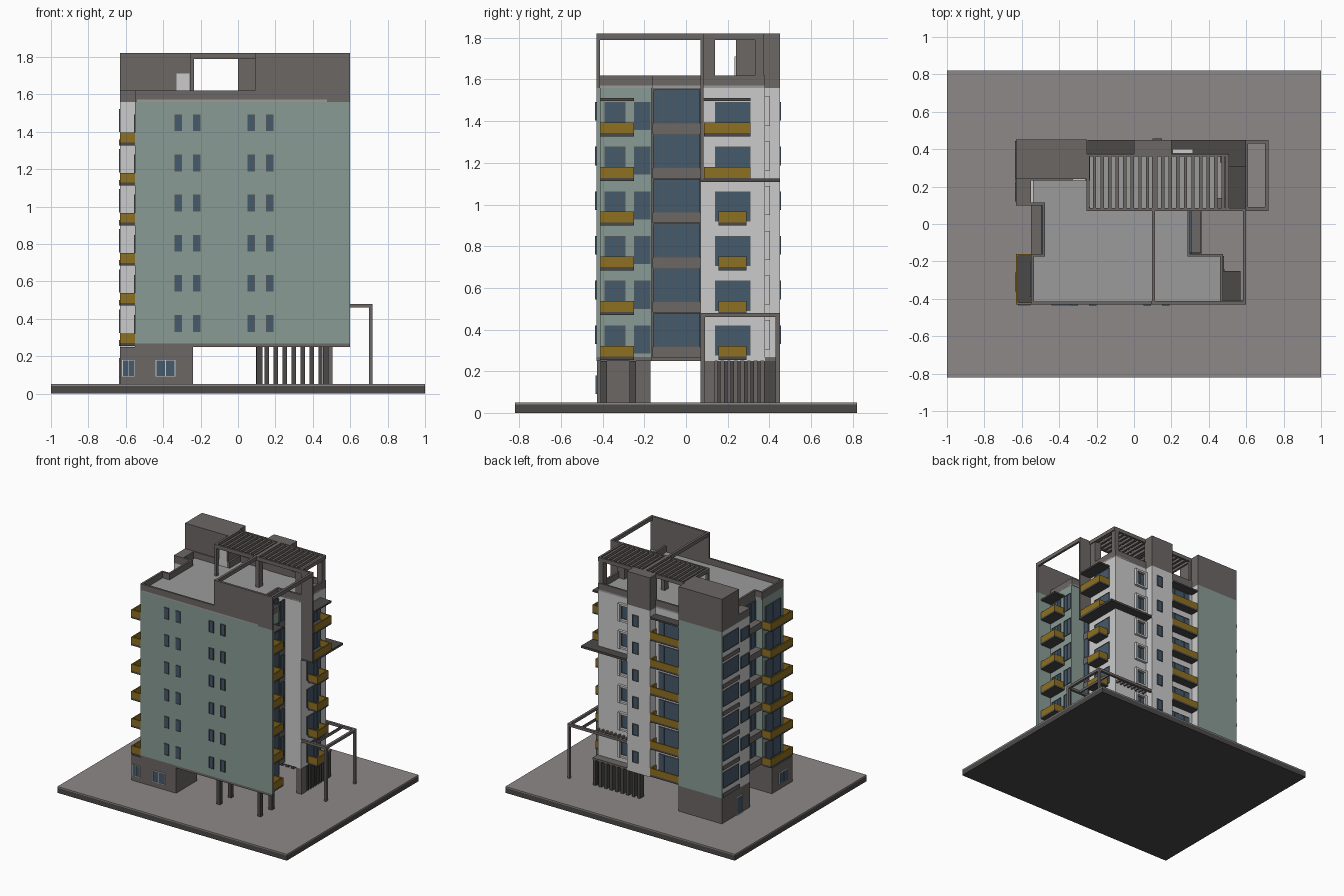
import bpy, bmesh
from mathutils import Matrix, Vector

if "Cube" in bpy.data.objects:
    bpy.data.objects.remove(bpy.data.objects["Cube"])

COLORS = {
    "teal": (.25, .33, .30), "white": (.75, .75, .74), "dark": (.15, .135, .13),
    "black": (.07, .067, .065), "yellow": (.27, .16, .015), "glass": (.06, .1, .15),
    "paving": (.27, .25, .245), "roof": (.33, .33, .33), "frame": (.09, .10, .11),
}
mats = {}
for key, c in COLORS.items():
    mats[key] = bpy.data.materials.new(key)
    mats[key].diffuse_color = (*c, 1)
parts = {}


def box(name, mat, x0, x1, y0, y1, z0, z1):
    """Add an axis-aligned box to the named part."""
    bm = parts.setdefault((name, mat), bmesh.new())
    size = Vector((abs(x1 - x0), abs(y1 - y0), abs(z1 - z0)))
    mid = Vector((x0 + x1, y0 + y1, z0 + z1)) / 2
    bmesh.ops.create_cube(bm, size=1, matrix=Matrix.Translation(mid) @ Matrix.Diagonal((*size, 1)))


def wall(name, mat, path, t, z0, z1):
    """Thin wall following a right-angled path."""
    h = t / 2
    for (ax, ay), (bx, by) in zip(path, path[1:]):
        box(name, mat, min(ax, bx) - h, max(ax, bx) + h, min(ay, by) - h, max(ay, by) + h, z0, z1)


def window(axis, pos, s, a0, a1, z0, z1, panes=1, bar="frame"):
    """Glazing on a wall facing s along axis, with frame bars."""
    def put(name, mat, a, b, c, d, out):
        if axis == "x":
            box(name, mat, pos, pos + s * out, a, b, c, d)
        else:
            box(name, mat, a, b, pos, pos + s * out, c, d)
    put("window_glass", "glass", a0, a1, z0, z1, .004)
    w = .004
    for i in range(panes + 1):
        a = a0 + (a1 - a0 - w) * i / panes
        put("window_frames", bar, a, a + w, z0, z1, .007)
    for z in (z0, z1 - w):
        put("window_frames", bar, a0, a1, z, z + w, .007)


def balcony(x0, x1, y0, y1, z, side):
    """Slab with a yellow parapet open toward the building."""
    box("balcony_slabs", "black", x0, x1, y0, y1, z, z + .015)
    e = .005
    a, b, c, d = x0 + e, x1 - e, y0 + e, y1 - e
    path = {"+x": [(a, c), (b, c), (b, d), (a, d)],
            "-x": [(b, c), (a, c), (a, d), (b, d)],
            "+y": [(a, c), (a, d), (b, d), (b, c)]}[side]
    wall("balcony_rails", "yellow", path, 2 * e, z + .015, z + .067)


G, B, T, P, H = .05, .25, 1.56, 1.62, 1.82   # ground, soffit, band, parapet, top

# site slab
box("site_slab", "black", -1, 1, -.82, .82, 0, .04)
box("paving", "paving", -1, 1, -.82, .82, .04, G)

# main volumes
box("front_block", "teal", -.55, .475, -.43, -.165, B + .018, T)
box("front_fin", "teal", .47, .60, -.43, -.41, B + .018, T)
box("front_soffit", "dark", -.55, .475, -.43, -.165, B, B + .018)
box("front_soffit", "dark", .47, .60, -.43, -.41, B, B + .018)
box("middle_block", "dark", -.49, .30, -.17, .11, B, T)
box("back_block", "white", -.26, .50, .07, .38, B, T)
box("left_wing", "white", -.63, -.25, .10, .448, B, T)
box("wing_back_panel", "teal", -.63, -.25, .445, .452, B, T)
box("back_bay", "white", 0, .20, .37, .45, B, T)

# roof, parapets and roof towers
for r in ((-.54, .475, -.43, -.16), (-.49, .30, -.17, .11), (-.54, .50, .10, .24), (-.26, .50, .07, .38)):
    box("roof_deck", "roof", *r, T, T + .012)
h = .0075
outline = [(-.55 + h, -.43 + h), (.475 - h, -.43 + h), (.475 - h, -.16 - h), (.30 - h, -.16 - h),
           (.30 - h, .07 + h), (.50 - h, .07 + h), (.50 - h, .38 - h), (-.25 + h, .38 - h),
           (-.25 + h, .24), (-.63 + h, .24), (-.63 + h, .10 + h), (-.49 + h, .10 + h),
           (-.49 + h, -.16 - h), (-.55 + h, -.16 - h), (-.55 + h, -.43 + h)]
wall("parapet", "dark", outline, .015, T, P)
box("parapet", "dark", -.63, -.55, .10, .24, T, P)
box("roof_tower", "dark", -.63, -.25, .24, .452, T, H)
box("roof_tower_door", "white", -.33, -.26, .232, .24, T + .012, 1.71)
box("bay_tower", "dark", 0, .20, .36, .45, T, H)

# tall front screen with its open beams
box("roof_screen", "dark", .09, .60, -.43, -.412, T, H)
for x in (.095, .582):
    box("roof_beams", "dark", x, x + .018, -.43, .07, 1.79, H)
box("roof_beams", "dark", -.255, .60, .07, .085, 1.79, H)
box("corner_fin", "dark", .50, .60, .07, .085, 1.12, H)

# pergola
for x0, x1 in ((-.255, -.238), (.095, .125), (.49, .507)):
    box("pergola_frame", "dark", x0, x1, .07, .375, 1.79, H)
box("pergola_frame", "dark", -.255, .507, .36, .375, 1.79, H)
for i in range(18):
    x = -.22 + i * .0405
    box("pergola_slats", "dark", x, x + .018, .08, .365, 1.795, 1.815)
for x0, x1, y0, y1 in ((-.255, -.235, .07, .09), (.095, .125, .085, .13), (.44, .50, .085, .14),
                       (.46, .50, .33, .375), (-.255, -.235, .355, .375)):
    box("pergola_posts", "dark", x0, x1, y0, y1, T, 1.80)

# repeated storeys
for k in range(6):
    z = .255 + k * .2145
    # front slit windows
    for x in (-.34, -.24, .05, .15):
        window("y", -.43, -1, x, x + .04, z + .075, z + .165)
    # recessed glazing and floor bands on both sides
    window("x", .30, 1, -.16, .07, z + .05, z + .2145, 5)
    box("floor_bands", "dark", .30, .36, -.16, .07, z + .012, z + .062)
    window("x", -.49, -1, -.16, .10, z + .05, z + .2145, 5)
    box("floor_bands", "dark", -.55, -.49, -.16, .10, z + .012, z + .062)
    window("x", .355, 1, -.155, .066, z + .062, z + .225, 5)
    box("window_glass", "glass", .30, .355, -.157, -.153, z + .062, z + .225)
    # right front balconies
    window("x", .475, 1, -.39, -.29, z + .02, z + .165, 3)
    window("x", .475, 1, -.25, -.17, z + .03, z + .165, 2)
    balcony(.475, .57, -.41, -.25, z, "+x")
    # right back balconies, wider above the ledge
    window("x", .50, 1, .14, .31, z + .02, z + .165, 4)
    if k < 4:
        balcony(.50, .585, .155, .29, z, "+x")
    else:
        balcony(.50, .60, .087, .31, z, "+x")
    # left balconies
    window("x", -.55, -1, -.39, -.20, z + .02, z + .165, 4)
    balcony(-.63, -.55, -.43, -.16, z, "-x")
    # left wing strip glazing
    window("x", -.63, -1, .25, .44, z + .07, z + .195, 3)
    window("x", -.63, -1, .12, .22, z + .07, z + .165, 2)
    box("wing_bands", "dark", -.637, -.63, .24, .445, z, z + .03)
    # back balconies
    window("y", .38, 1, -.22, -.03, z + .02, z + .165, 4)
    balcony(-.248, 0, .38, .45, z, "+y")
    # back bay slits and boxed windows
    window("y", .45, 1, .10, .15, z + .075, z + .165)
    window("y", .38, 1, .225, .295, z + .07, z + .17, 2)
    wall("window_boxes", "white", [(.215, .39), (.305, .39)], .02, z + .05, z + .065)
    wall("window_boxes", "white", [(.215, .39), (.305, .39)], .02, z + .175, z + .19)
    for x in (.205, .297):
        box("window_boxes", "white", x, x + .018, .38, .402, z + .05, z + .19)

# top balcony covers and wrap-around ledge
box("balcony_covers", "black", .475, .57, -.41, -.25, 1.497, 1.51)
box("balcony_covers", "black", .50, .60, .085, .31, 1.497, 1.51)
box("balcony_covers", "black", -.248, 0, .38, .45, 1.497, 1.51)
box("ledge", "black", .50, .60, .07, .45, 1.108, 1.125)
box("ledge", "black", .20, .50, .38, .45, 1.108, 1.125)

# ground floor rooms
box("front_room", "dark", -.63, -.24, -.428, -.17, G, B)
window("y", -.428, -1, -.62, -.553, .09, .18, 2, "white")
window("y", -.428, -1, -.44, -.335, .09, .18, 2, "white")
window("x", -.63, -1, -.36, -.26, .09, .18, 2, "white")
box("wing_room", "dark", -.63, -.25, .10, .452, G, B)
window("x", -.63, -1, .20, .27, G, .19, 1, "white")

# ground columns and slatted screen
for x in (.10, .455):
    for y in (-.41, -.27):
        box("columns", "black", x, x + .03, y, y + .03, G, B)
box("corner_pier", "dark", .46, .505, .07, .14, G, B)
for i in range(9):
    x = .095 + i * .048
    box("screen_slats", "black", x, x + .022, .39, .44, G, B)
for i in range(9):
    y = .15 + i * .032
    box("screen_slats", "black", .475, .505, y, y + .016, G, B)
box("screen_beam", "dark", .09, .507, .38, .443, B, B + .015)

# entrance canopy
C0, C1 = .46, .48
box("canopy", "dark", .50, .72, .07, .09, C0, C1)
box("canopy", "dark", .70, .72, .07, .45, C0, C1)
box("canopy", "dark", .20, .72, .43, .45, C0, C1)
box("canopy", "dark", .60, .61, .07, .45, C0, C1)
for y in (.07, .43):
    box("canopy_posts", "dark", .70, .72, y, y + .02, G, C0)
for i in range(8):
    x = .23 + i * .036
    box("canopy_joists", "dark", x, x + .012, .38, .43, C0, C1)

# turn every collected part into an object
for (name, mat), bm in parts.items():
    me = bpy.data.meshes.new(name)
    bm.to_mesh(me)
    bm.free()
    me.materials.append(mats[mat])
    bpy.context.collection.objects.link(bpy.data.objects.new(name, me))

for m in bpy.data.materials:
    if m.users and not m.is_grease_pencil:
        m.use_nodes = True
        m.node_tree.nodes["Principled BSDF"].inputs["Base Color"].default_value = m.diffuse_color
